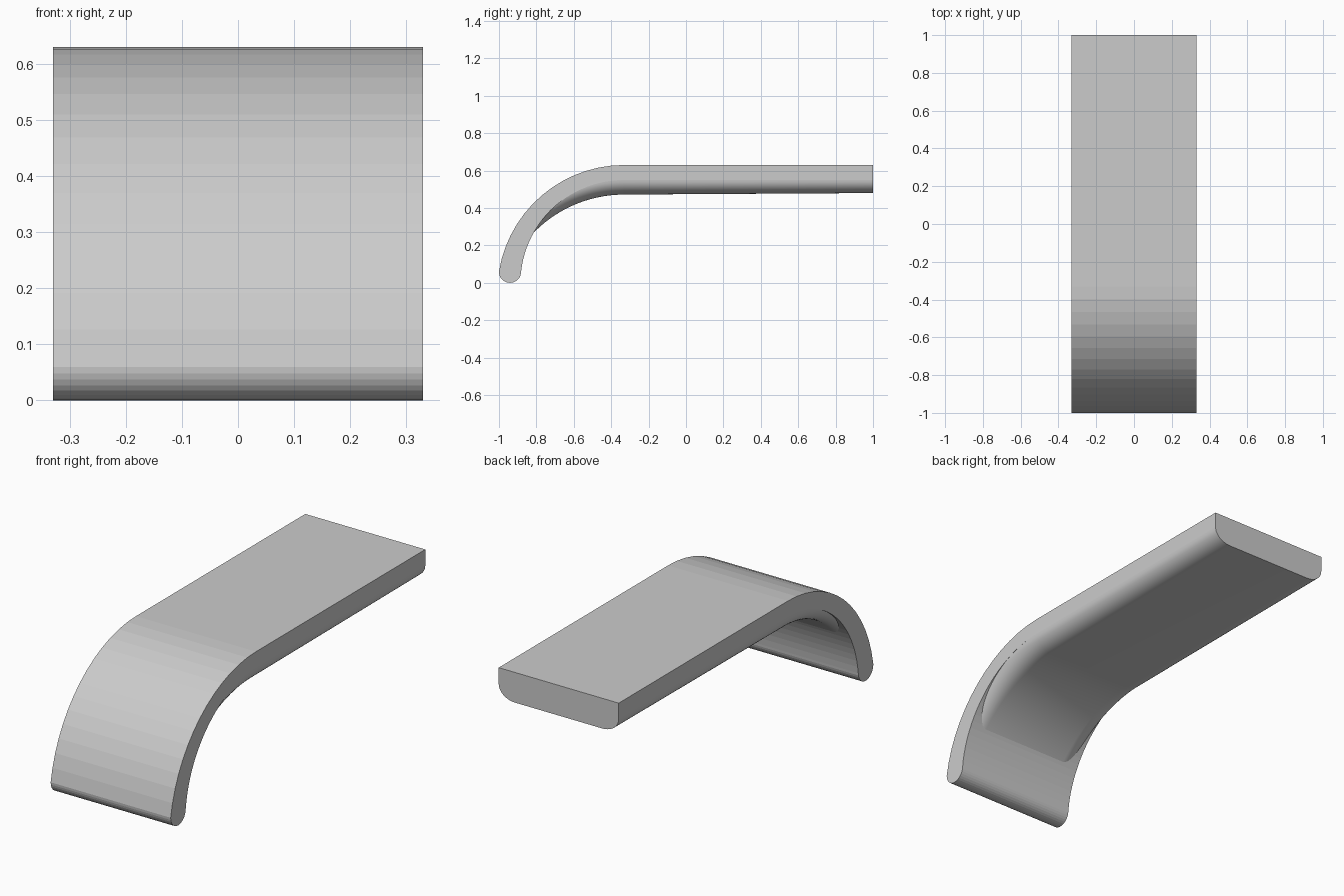
import bpy, bmesh
from math import sin, cos, pi, radians, acos

if "Cube" in bpy.data.objects:
    bpy.data.objects.remove(bpy.data.objects["Cube"])

W = 0.33            # half width
Y0 = -0.33          # where the straight plate turns into the curve


def finish(name, bm, smooth):
    bmesh.ops.recalc_face_normals(bm, faces=bm.faces)
    mesh = bpy.data.meshes.new(name)
    bm.to_mesh(mesh)
    bm.free()
    ob = bpy.data.objects.new(name, mesh)
    bpy.context.collection.objects.link(ob)
    if smooth:
        bpy.ops.object.select_all(action='DESELECT')
        bpy.context.view_layer.objects.active = ob
        ob.select_set(True)
        bpy.ops.object.shade_smooth_by_angle(angle=radians(30))
    return ob


# Curved plate: side profile (y, z) extruded across x
R, ZC, N = 0.679, -0.049, 14
end = acos((0.06 - ZC) / R)
profile = [(1, 0.55), (1, 0.63)]
profile += [(Y0 - R * sin(end * i / N), ZC + R * cos(end * i / N)) for i in range(N + 1)]
inner_end = pi / 2 - 0.109
inner = [(Y0 - 0.555 * sin(inner_end * i / 24), 0.55 * cos(inner_end * i / 24))
         for i in range(25)]
ya, yb = profile[-1][0], inner[-1][0]
cy, r = (ya + yb) / 2, (yb - ya) / 2
profile += [(cy - r * cos(pi * i / 16), 0.06 - 0.06 * sin(pi * i / 16)) for i in range(1, 16)]
profile += inner[::-1]

bm = bmesh.new()
left = [bm.verts.new((-W, y, z)) for y, z in profile]
right = [bm.verts.new((W, y, z)) for y, z in profile]
bm.faces.new(left)
bm.faces.new(right[::-1])
for i in range(len(profile) - 1):   # straight underside stays open for the rib
    bm.faces.new((left[i], left[i + 1], right[i + 1], right[i]))
finish("curved_plate", bm, False)

# Rounded underside: half section swept along the plate and down into the curve
RB, ZB, D, C = 0.677, -0.205, 0.078, 0.09
quarter = [(W - C + C * cos(pi / 2 * i / 10), sin(pi / 2 * i / 10)) for i in range(11)]
section = quarter + [(-x, t) for x, t in reversed(quarter)]   # t: 0 = top, 1 = bottom

stations = [(1, 0.55, 0, 0.07)]
for i in range(25):
    a = radians(49) * i / 24
    stations.append((Y0 - (RB + D) * sin(a), ZB + (RB + D) * cos(a), a, D))

bm = bmesh.new()
rings = [[bm.verts.new((x, y + d * t * sin(a), z - d * t * cos(a))) for x, t in section]
         for y, z, a, d in stations]
for p, q in zip(rings, rings[1:]):
    for i in range(len(section) - 1):
        bm.faces.new((p[i], p[i + 1], q[i + 1], q[i]))
bm.faces.new(rings[0])
bm.faces.new(rings[-1])
finish("rounded_underside", bm, True)
